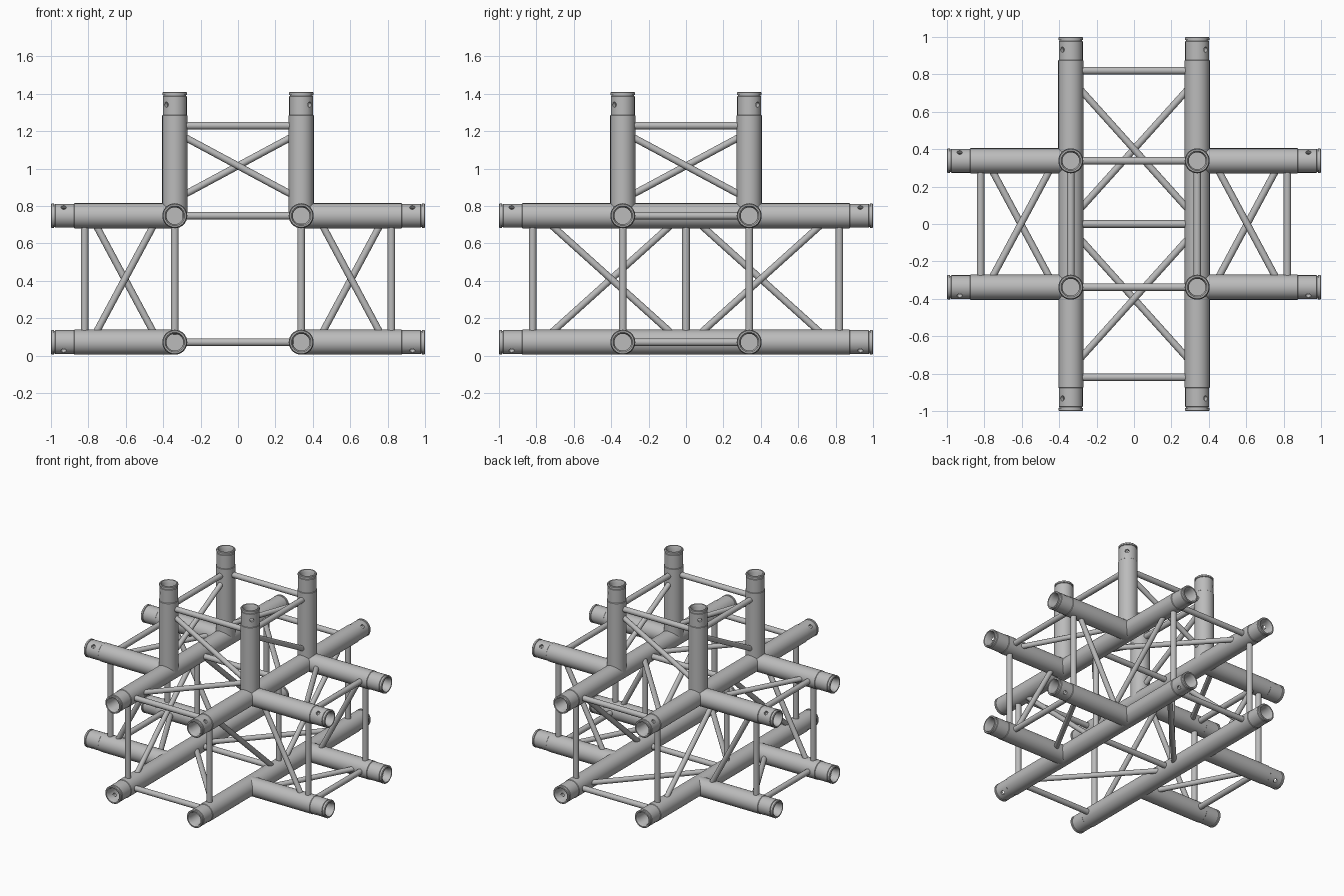
import bpy, bmesh, math
from mathutils import Vector, Matrix

cube = bpy.data.objects.get("Cube")
if cube:
    bpy.data.objects.remove(cube, do_unlink=True)

H = 0.338                      # half spacing of the main tubes
R = 0.067                      # main tube radius
CENTER = Vector((0, 0, 0.41))
X, Y, Z = Vector((1, 0, 0)), Vector((0, 1, 0)), Vector((0, 0, 1))

metal = bpy.data.materials.new("aluminium_grey")
metal.use_nodes = True
metal.diffuse_color = (0.5, 0.5, 0.5, 1)
metal.node_tree.nodes["Principled BSDF"].inputs["Base Color"].default_value = (0.5, 0.5, 0.5, 1)


def add(name, mesh, matrix=None):
    obj = bpy.data.objects.new(name, mesh)
    bpy.context.scene.collection.objects.link(obj)
    if matrix:
        obj.matrix_world = matrix
    return obj


def smooth(obj):
    bpy.ops.object.select_all(action='DESELECT')
    obj.select_set(True)
    bpy.context.view_layer.objects.active = obj
    bpy.ops.object.shade_smooth_by_angle(angle=math.radians(35))


def cylinder(name, radius, segments):
    """Unit-height cylinder mesh along z, centred on the origin."""
    bm = bmesh.new()
    bmesh.ops.create_cone(bm, cap_ends=True, segments=segments,
                          radius1=radius, radius2=radius, depth=1)
    mesh = bpy.data.meshes.new(name)
    bm.to_mesh(mesh)
    bm.free()
    mesh.materials.append(metal)
    return mesh


def lathe(name, profile, segments):
    """Revolve (radius, height) points about z."""
    bm = bmesh.new()
    verts = [bm.verts.new((r, 0, z)) for r, z in profile]
    edges = [bm.edges.new(pair) for pair in zip(verts, verts[1:])]
    bmesh.ops.spin(bm, geom=verts + edges, cent=(0, 0, 0), axis=(0, 0, 1),
                   angle=math.tau, steps=segments)
    bmesh.ops.remove_doubles(bm, verts=bm.verts, dist=0.0001)
    bmesh.ops.recalc_face_normals(bm, faces=bm.faces)
    mesh = bpy.data.meshes.new(name)
    bm.to_mesh(mesh)
    bm.free()
    mesh.materials.append(metal)
    return mesh


def between(name, mesh, a, b):
    """Place a unit cylinder mesh between two points."""
    d = b - a
    m = (Matrix.Translation((a + b) / 2) @ d.to_track_quat('Z', 'Y').to_matrix().to_4x4()
         @ Matrix.Diagonal((1, 1, d.length, 1)))
    return add(name, mesh, m)


# Tube arm: stepped end collar, lock groove, chamfered bore
END = 1 - H
profile = [(0, 0), (R, 0), (R, END - 0.125), (R - 0.003, END - 0.122),
           (R - 0.003, END - 0.024), (R - 0.007, END - 0.022),
           (R - 0.007, END - 0.017), (R - 0.002, END - 0.015),
           (R - 0.002, END - 0.004), (R - 0.006, END),
           (0.053, END), (0.045, END - 0.02), (0.045, 0.25), (0, 0.25)]
blank = add("tube_arm_blank", lathe("tube_arm", profile, 32))

# Lock pin hole through one wall of the collar
out = Vector((1, 1, 0)).normalized()
hole_at = Vector((0, 0, END - 0.068))
cutter = between("pin_hole_cutter", cylinder("pin_hole", 0.014, 16),
                 hole_at + out * 0.03, hole_at + out * 0.1)
cutter.hide_render = True
cut = blank.modifiers.new("pin_hole", 'BOOLEAN')
cut.object = cutter
cut.operation = 'DIFFERENCE'
cut.solver = 'EXACT'
bpy.context.view_layer.update()
arm_mesh = bpy.data.meshes.new_from_object(
    blank.evaluated_get(bpy.context.evaluated_depsgraph_get()))
for helper in (blank, cutter):
    bpy.data.objects.remove(helper, do_unlink=True)

post_mesh = cylinder("brace_bar", 0.0205, 16)
diag_mesh = cylinder("diagonal_bar", 0.0185, 16)
main_mesh = cylinder("middle_tube", R, 32)

# Five arms: name, direction, side axes, diagonal handedness, inner and outer reach
arms = [("front", -Y, X, Z, 1, 0.10, 0.70),
        ("back", Y, X, Z, -1, 0.10, 0.70),
        ("right_side", X, Y, Z, 1, 0.46, 0.75),
        ("left_side", -X, Y, Z, -1, 0.46, 0.75),
        ("top", Z, X, Y, -1, 0.46, 0.75)]

for name, a, b, c, hand, inner, outer in arms:
    # Four tubes, pin holes facing diagonally outward
    for sb in (1, -1):
        for sc in (1, -1):
            u, v = b * sb, c * sc
            if u.cross(v).dot(a) < 0:
                u, v = v, u
            m = Matrix((u, v, a)).transposed().to_4x4()
            m.translation = CENTER + (a + u + v) * H
            add(name + "_tube", arm_mesh, m)
    # Each side gets one end bar and one diagonal
    for n in (b, -b, c, -c):
        t = a.cross(n) * hand
        base = CENTER + n * H
        between(name + "_end_bar", post_mesh,
                base + a * 0.82 - t * 0.285, base + a * 0.82 + t * 0.285)
        p, q = base + a * outer + t * 0.27, base + a * inner - t * 0.27
        reach = (p - q) * 0.03
        between(name + "_diagonal", diag_mesh, p + reach, q - reach)

# Middle of the long tubes, and the frame of bars at mid length
for sx in (1, -1):
    for sz in (1, -1):
        p = CENTER + X * sx * H + Z * sz * H
        between("middle_tube", main_mesh, p - Y * H, p + Y * H)
    between("middle_upright", post_mesh, CENTER + X * sx * H - Z * 0.285,
            CENTER + X * sx * H + Z * 0.285)
    between("middle_crossbar", post_mesh, CENTER + Z * sx * H - X * 0.285,
            CENTER + Z * sx * H + X * 0.285)

# Smooth each shared mesh once
done = set()
for obj in list(bpy.context.scene.collection.objects):
    if obj.type == 'MESH' and obj.data in (arm_mesh, post_mesh, diag_mesh, main_mesh) \
            and obj.data.name not in done:
        done.add(obj.data.name)
        single = add("smoothing_helper", obj.data)
        smooth(single)
        bpy.data.objects.remove(single, do_unlink=True)
